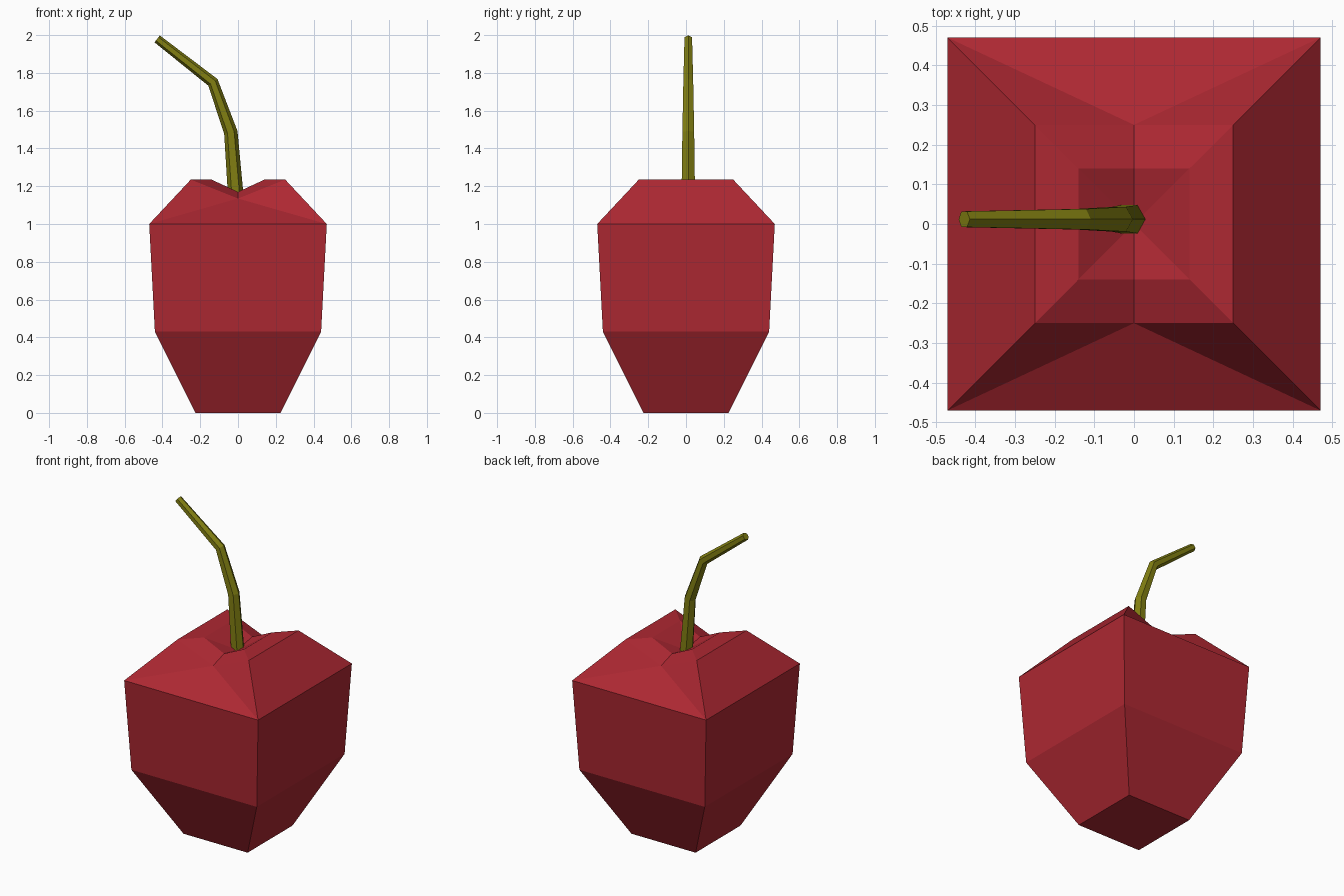
import bpy, bmesh, math
from mathutils import Vector

if "Cube" in bpy.data.objects:
    bpy.data.objects.remove(bpy.data.objects["Cube"])


def material(name, rgb):
    m = bpy.data.materials.new(name)
    m.diffuse_color = (*rgb, 1)
    m.use_nodes = True
    m.node_tree.nodes["Principled BSDF"].inputs["Base Color"].default_value = m.diffuse_color
    return m


def finish(bm, name, mat):
    bmesh.ops.recalc_face_normals(bm, faces=bm.faces)
    me = bpy.data.meshes.new(name)
    bm.to_mesh(me)
    bm.free()
    me.materials.append(mat)
    ob = bpy.data.objects.new(name, me)
    bpy.context.collection.objects.link(ob)


red = material("cherry red", (0.42, 0.021, 0.032))
olive = material("olive green", (0.22, 0.21, 0.006))

# Fruit: stacked square rings
bm = bmesh.new()
corners = [(-1, -1), (1, -1), (1, 1), (-1, 1)]
rings = [[bm.verts.new((sx * h, sy * h, z)) for sx, sy in corners]
         for h, z in [(0.225, 0), (0.44, 0.43), (0.47, 1.0), (0.25, 1.235), (0.14, 1.235)]]
bm.faces.new(rings[0])
for a, b in zip(rings[:2], rings[1:3]):
    for i in range(4):
        j = (i + 1) % 4
        bm.faces.new((a[i], a[j], b[j], b[i]))

# Fruit top: creased shoulders around a small pit
shoulder, rim, inner = rings[2:]
pit = bm.verts.new((0, 0, 1.14))
for i in range(4):
    j = (i + 1) % 4
    if i % 2:  # left and right sides are plain
        bm.faces.new((shoulder[i], shoulder[j], rim[j], rim[i]))
        bm.faces.new((rim[i], rim[j], inner[j], inner[i]))
        bm.faces.new((inner[i], inner[j], pit))
    else:      # front and back dip at the middle
        s = -1 if i == 0 else 1
        dip = bm.verts.new((0, s * 0.25, 1.135))
        mid = bm.verts.new((0, s * 0.14, 1.17))
        bm.faces.new((shoulder[i], shoulder[j], dip))
        for k in (i, j):
            bm.faces.new((shoulder[k], dip, rim[k]))
            bm.faces.new((rim[k], dip, mid, inner[k]))
            bm.faces.new((inner[k], mid, pit))
finish(bm, "fruit", red)

# Stem: tapered six-sided tube along a bent path
path = [(-0.008, 1.10, 0.042), (-0.038, 1.485, 0.036), (-0.133, 1.75, 0.03), (-0.428, 1.98, 0.023)]
pts = [Vector((x, 0.012, z)) for x, z, r in path]
bm = bmesh.new()
loops = []
for k, p in enumerate(pts):
    d = Vector((0, 0, 0))
    if k > 0:
        d += (p - pts[k - 1]).normalized()
    if k < len(pts) - 1:
        d += (pts[k + 1] - p).normalized()
    d.normalize()
    side = Vector((d.z, 0, -d.x))
    r = path[k][2]
    loops.append([bm.verts.new(p + side * r * math.cos(t) + Vector((0, r * math.sin(t), 0)))
                  for t in (n * math.pi / 3 for n in range(6))])
for a, b in zip(loops, loops[1:]):
    for i in range(6):
        j = (i + 1) % 6
        bm.faces.new((a[i], a[j], b[j], b[i]))
bm.faces.new(loops[0])
bm.faces.new(loops[-1])
finish(bm, "stem", olive)
